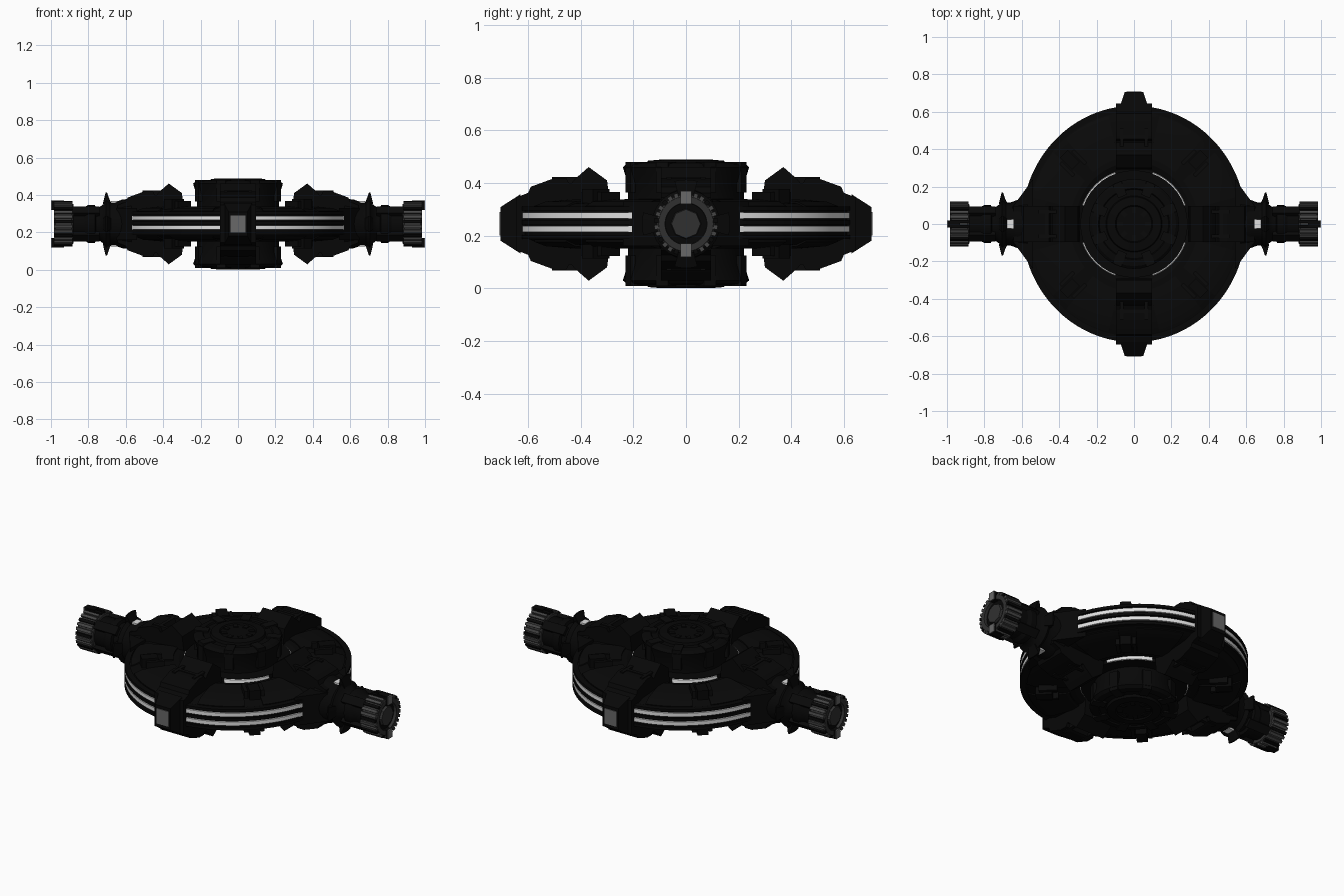
import bpy, bmesh, math
from mathutils import Matrix, Vector

if "Cube" in bpy.data.objects:
    bpy.data.objects.remove(bpy.data.objects["Cube"])

CZ = 0.245  # mid height of the symmetric station
I = Matrix.Identity(4)

def material(name, v):
    m = bpy.data.materials.new(name)
    m.diffuse_color = (v, v, v, 1)
    m.use_nodes = True
    m.node_tree.nodes["Principled BSDF"].inputs["Base Color"].default_value = m.diffuse_color
    return m

BLACK = material("hull_black", 0.0022)
DARK = material("panel_black", 0.0028)
RIB = material("rib_grey", 0.03)
GREY = material("cap_grey", 0.06)
MID = material("plate_grey", 0.14)
WHITE = material("light_strip", 0.75)

def finish(name, bm, mat, mtx=I):
    bm.transform(Matrix.Translation((0, 0, CZ)) @ mtx)
    bmesh.ops.remove_doubles(bm, verts=bm.verts, dist=1e-5)
    bmesh.ops.recalc_face_normals(bm, faces=bm.faces)
    me = bpy.data.meshes.new(name)
    bm.to_mesh(me)
    bm.free()
    me.materials.append(mat)
    ob = bpy.data.objects.new(name, me)
    bpy.context.collection.objects.link(ob)
    return ob

def lathe(name, pts, mat, mtx=I, segs=64, a0=0.0, a1=360.0):
    """Spin a closed (r, z) outline about z; part turns get end caps."""
    bm = bmesh.new()
    full = a1 - a0 >= 360
    rings = []
    for i in range(segs + 1):
        a = math.radians(a0 + (a1 - a0) * i / segs)
        rings.append([bm.verts.new((r * math.cos(a), r * math.sin(a), z)) for r, z in pts])
    n = len(pts)
    for A, B in zip(rings, rings[1:]):
        for j in range(n):
            k = (j + 1) % n
            if pts[j][0] < 1e-6 and pts[k][0] < 1e-6:
                continue
            bm.faces.new((A[j], A[k], B[k], B[j]))
    if not full:
        bm.faces.new(rings[0])
        bm.faces.new(rings[-1])
    return finish(name, bm, mat, mtx)

def extrude(name, pts, hw, mat, mtx=I):
    """(x, z) outline extruded to +-hw in y."""
    bm = bmesh.new()
    L = [bm.verts.new((x, -hw, z)) for x, z in pts]
    R = [bm.verts.new((x, hw, z)) for x, z in pts]
    bm.faces.new(L)
    bm.faces.new(R)
    for j in range(len(pts)):
        k = (j + 1) % len(pts)
        bm.faces.new((L[j], L[k], R[k], R[j]))
    return finish(name, bm, mat, mtx)

def taper(name, x0, w0, h0, x1, w1, h1, mat, mtx=I):
    """Block along x whose half width and half height change."""
    bm = bmesh.new()
    q = [[bm.verts.new((x, sy * w, sz * h)) for sy, sz in ((-1, -1), (1, -1), (1, 1), (-1, 1))]
         for x, w, h in ((x0, w0, h0), (x1, w1, h1))]
    bm.faces.new(q[0])
    bm.faces.new(q[1])
    for j in range(4):
        k = (j + 1) % 4
        bm.faces.new((q[0][j], q[0][k], q[1][k], q[1][j]))
    return finish(name, bm, mat, mtx)

def box(name, x0, x1, hw, z0, z1, mat, mtx=I):
    return extrude(name, [(x0, z0), (x1, z0), (x1, z1), (x0, z1)], hw, mat, mtx)

def turn(deg):
    return Matrix.Rotation(math.radians(deg), 4, 'Z')

FLIP = Matrix.Diagonal((1, 1, -1, 1))
OVAL = Matrix.Diagonal((0.95, 1, 1, 1))  # saucer is slightly narrower in x

# saucer body
half = [(0.0, 0.07), (0.30, 0.07), (0.33, 0.085), (0.45, 0.085), (0.55, 0.078), (0.605, 0.058), (0.62, 0.05), (0.62, 0.0)]
lathe("saucer_body", half + [(r, -z) for r, z in reversed(half[:-1])], BLACK, OVAL, segs=72)

for side, F in (("top", I), ("bottom", FLIP)):
    # central hub with base ring, flared edge and stepped crown
    lathe(side + "_hub", [(0, 0), (0.287, 0), (0.287, 0.092), (0.22, 0.094), (0.22, 0.15), (0.24, 0.215), (0.225, 0.228),
                          (0.19, 0.233), (0.185, 0.225), (0.15, 0.225), (0.145, 0.24), (0.1, 0.244), (0.095, 0.236),
                          (0, 0.236)], BLACK, F, 40)
    for i in range(8):
        box(side + "_hub_lug", 0.16, 0.238, 0.025, 0.12, 0.236, DARK, F @ turn(45 * i + 22.5))
        box(side + "_hub_tooth", 0.06, 0.09, 0.012, 0.22, 0.242, DARK, F @ turn(45 * i))
    for i in range(4):
        T = F @ turn(90 * i)
        # radial ramp with sharp inner crest
        extrude(side + "_ramp", [(0.29, 0.0), (0.292, 0.10), (0.30, 0.165), (0.37, 0.216), (0.425, 0.168), (0.435, 0.155),
                                 (0.445, 0.155), (0.455, 0.174), (0.50, 0.174), (0.59, 0.141), (0.60, 0.118),
                                 (0.645, 0.10), (0.645, 0.0)], 0.095, BLACK, T)
        for s in (-1, 1):
            box(side + "_ramp_rail", 0.41, 0.51, 0.01, 0.12, 0.178, DARK, T @ Matrix.Translation((0, s * 0.065, 0)))
        box(side + "_ramp_bar", 0.455, 0.475, 0.06, 0.12, 0.178, DARK, T)
        # curved armour plates either side of the ramp
        for s in (0, 1):
            a = 14 + s * 36
            lathe(side + "_armour_plate", [(0.36, 0.07), (0.36, 0.093), (0.45, 0.093), (0.55, 0.085), (0.595, 0.068),
                                           (0.59, 0.05)], DARK, OVAL @ T, 10, a, a + 26)
        # outward-facing light arc on the hub base
        lathe(side + "_base_light", [(0.285, 0.068), (0.285, 0.09), (0.292, 0.088), (0.296, 0.068)], WHITE, T, 14, 20, 70)
        # diagonal clamp
        D = F @ turn(90 * i + 45)
        box(side + "_clamp", 0.44, 0.53, 0.03, 0.05, 0.132, BLACK, D)
        for s in (-1, 1):
            box(side + "_clamp_jaw", 0.41, 0.51, 0.01, 0.05, 0.122, DARK, D @ Matrix.Translation((0, s * 0.045, 0)))

for mx in (1, -1):
    for my in (1, -1):
        # twin light strips on each rim quadrant
        M = Matrix.Diagonal((mx, my, 1, 1)) @ OVAL
        for z in (-0.02, 0.032):
            lathe("rim_light", [(0.61, z - 0.011), (0.63, z - 0.011), (0.63, z + 0.011), (0.61, z + 0.011)],
                  WHITE, M, 24, 14, 81)
        for z in (-0.05, 0.006, 0.058):
            lathe("rim_rail", [(0.60, z - 0.008), (0.632, z - 0.008), (0.632, z + 0.008), (0.60, z + 0.008)],
                  BLACK, M, 24, 8, 82)

for s in (90, 270):
    # front and back nose with grey end plate
    taper("nose", 0.63, 0.075, 0.112, 0.705, 0.05, 0.064, BLACK, turn(s))
    box("nose_plate", 0.70, 0.709, 0.04, -0.045, 0.045, MID, turn(s))

for s in (0, 180):
    T = turn(s)
    A = T @ Matrix.Rotation(math.radians(90), 4, 'Y')  # lathe axis along the arm
    # flared root and arm shaft
    taper("arm_root", 0.54, 0.24, 0.085, 0.65, 0.09, 0.085, BLACK, T)
    lathe("arm_shaft", [(0, 0.55), (0.135, 0.57), (0.13, 0.62), (0.115, 0.66), (0.115, 0.685), (0.13, 0.705), (0.105, 0.72),
                        (0.09, 0.74), (0.085, 0.76), (0.102, 0.765), (0.102, 0.80), (0.09, 0.82), (0.09, 0.89), (0, 0.89)],
          BLACK, A, 24)
    for k in range(4):
        # flange fins and shaft braces
        lathe("flange_fin", [(0.10, 0.67), (0.125, 0.685), (0.168, 0.70), (0.168, 0.708), (0.11, 0.722)],
              BLACK, A, 4, 90 * k - 15, 90 * k + 15)
        box("shaft_brace", 0.74, 0.89, 0.025, 0.07, 0.108, DARK, T @ Matrix.Rotation(math.radians(90 * k + 45), 4, 'X'))
    for F in (I, FLIP):
        box("arm_lamp", 0.645, 0.68, 0.025, 0.11, 0.122, WHITE, T @ F)
        box("cap_key", 0.93, 0.995, 0.02, 0.075, 0.125, BLACK, T @ F)
        box("cap_key_plate", 0.994, 1.0, 0.02, 0.075, 0.125, MID, T @ F)
    # knurled end cap
    lathe("end_cap", [(0, 0.88), (0.105, 0.88), (0.112, 0.89), (0.112, 0.975), (0.104, 0.985), (0.08, 0.985), (0.078, 0.96),
                      (0, 0.96)], RIB, A, 32)
    for k in range(28):
        box("cap_rib", 0.885, 0.984, 0.008, 0.085, 0.121, GREY if k % 3 else BLACK,
            T @ Matrix.Rotation(2 * math.pi * (k + 0.5) / 28, 4, 'X'))
    lathe("cap_recess", [(0, 0.955), (0.086, 0.955), (0.086, 0.968), (0, 0.968)], BLACK, A, 32)
    lathe("cap_core", [(0, 0.96), (0.06, 0.96), (0.055, 0.982), (0, 0.982)], RIB, A, 8)

# smooth curved walls, keep edges sharp
bpy.ops.object.select_all(action='SELECT')
bpy.context.view_layer.objects.active = bpy.context.selected_objects[0]
bpy.ops.object.shade_smooth_by_angle(angle=math.radians(25))
